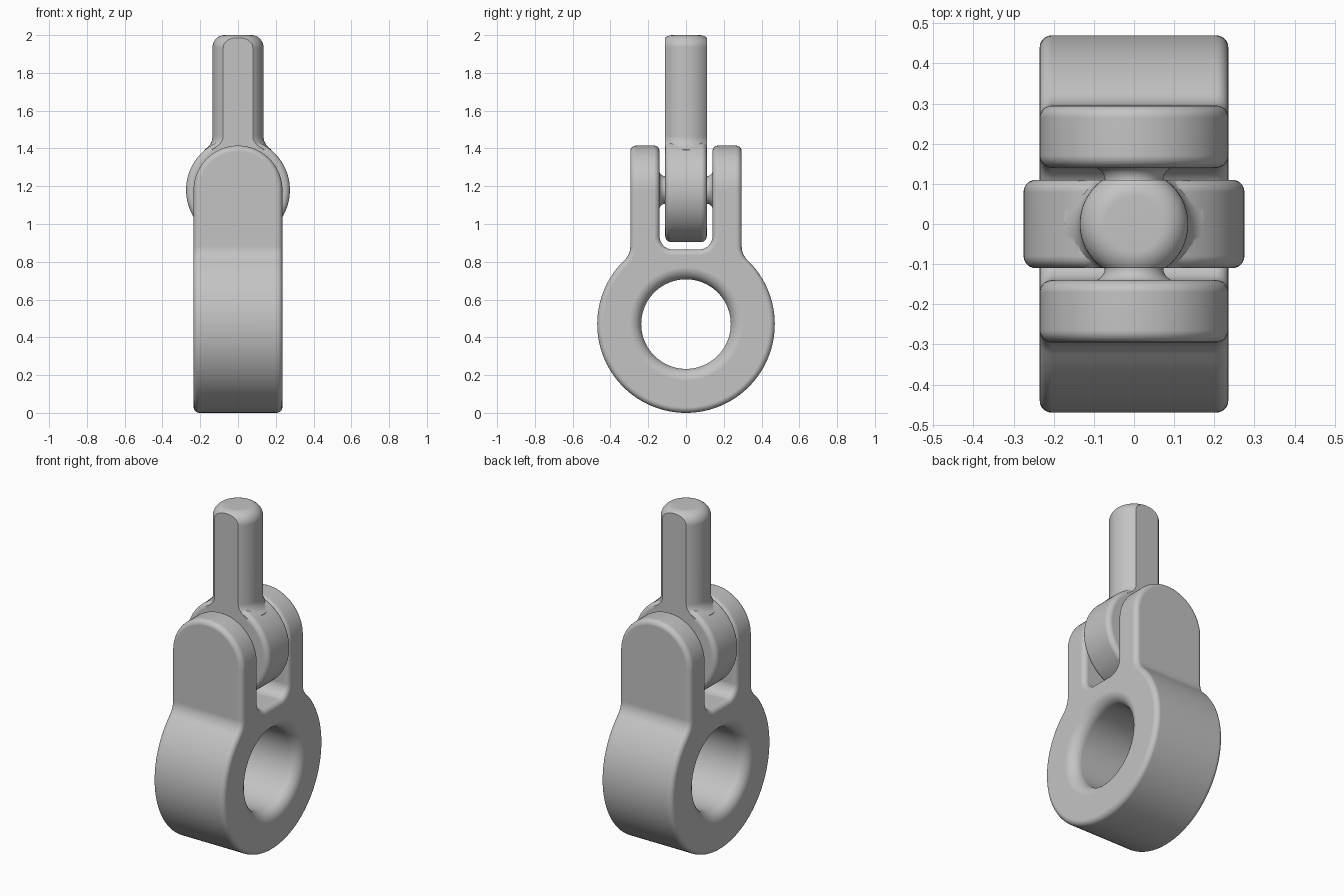
import bpy, bmesh
from math import sin, cos, pi, radians, atan2, degrees, sqrt
from mathutils import Vector, Matrix

if "Cube" in bpy.data.objects:
    bpy.data.objects.remove(bpy.data.objects["Cube"])

steel = bpy.data.materials.new("grey_steel")
steel.use_nodes = True
GREY = (0.55, 0.55, 0.55, 1)
steel.diffuse_color = GREY
steel.node_tree.nodes["Principled BSDF"].inputs["Base Color"].default_value = GREY


def arc(cx, cy, r, a0, a1, n=10):
    """Points on a circular arc, angles in degrees."""
    return [(cx + r * cos(radians(a0 + (a1 - a0) * i / n)),
             cy + r * sin(radians(a0 + (a1 - a0) * i / n))) for i in range(n + 1)]


def finish(bm, name):
    bmesh.ops.remove_doubles(bm, verts=bm.verts, dist=1e-5)
    bmesh.ops.recalc_face_normals(bm, faces=bm.faces)
    mesh = bpy.data.meshes.new(name)
    bm.to_mesh(mesh)
    bm.free()
    mesh.materials.append(steel)
    ob = bpy.data.objects.new(name, mesh)
    bpy.context.collection.objects.link(ob)
    return ob


def extrude(name, outline, axis, half):
    """Extrude a 2D outline (u, z) symmetrically along x or y."""
    bm = bmesh.new()
    place = (lambda u, z: (-half, u, z)) if axis == "x" else (lambda u, z: (u, -half, z))
    face = bm.faces.new([bm.verts.new(place(u, z)) for u, z in outline])
    new = bmesh.ops.extrude_face_region(bm, geom=[face])["geom"]
    shift = Vector((2 * half, 0, 0) if axis == "x" else (0, 2 * half, 0))
    bmesh.ops.translate(bm, vec=shift, verts=[v for v in new if isinstance(v, bmesh.types.BMVert)])
    return finish(bm, name)


def lathe(name, profile, axis="z", centre=(0, 0, 0), steps=96):
    """Revolve (radius, height) points, which start and end on the axis."""
    bm = bmesh.new()
    vs = [bm.verts.new((r, 0, h)) for r, h in profile]
    es = [bm.edges.new(pair) for pair in zip(vs, vs[1:])]
    bmesh.ops.spin(bm, geom=vs + es, axis=(0, 0, 1), cent=(0, 0, 0),
                   angle=2 * pi, steps=steps, use_duplicate=False)
    turn = {"x": Matrix.Rotation(pi / 2, 4, "Y"), "y": Matrix.Rotation(pi / 2, 4, "X"),
            "z": Matrix.Identity(4)}[axis]
    bmesh.ops.transform(bm, matrix=Matrix.Translation(centre) @ turn, verts=bm.verts)
    return finish(bm, name)


def bake(ob):
    """Apply all modifiers."""
    graph = bpy.context.evaluated_depsgraph_get()
    mesh = bpy.data.meshes.new_from_object(ob.evaluated_get(graph))
    ob.modifiers.clear()
    ob.data = mesh


def boolean(ob, other, operation):
    mod = ob.modifiers.new("cut", "BOOLEAN")
    mod.operation, mod.object, mod.solver = operation, other, "EXACT"
    bake(ob)
    bpy.data.objects.remove(other)


def smooth(ob):
    bpy.ops.object.select_all(action="DESELECT")
    ob.select_set(True)
    bpy.context.view_layer.objects.active = ob
    bpy.ops.object.shade_smooth_by_angle(angle=radians(32))
    mod = ob.modifiers.new("even_normals", "WEIGHTED_NORMAL")
    mod.keep_sharp = True


# Fork: ring and two arms drawn as one side outline
R, W = 0.47, 0.235              # ring radius, half width
ARM_IN, ARM_OUT, PIN_Z = 0.14, 0.295, 1.18
FIL, SLOT = 0.1, 0.07           # fillet radii
fy = ARM_OUT + FIL
fz = sqrt((R + FIL) ** 2 - fy ** 2)
tilt = degrees(atan2(fz, fy))
half = arc(ARM_IN - SLOT, 0.865 + SLOT, SLOT, -90, 0)
half += [(ARM_IN, 1.6), (ARM_OUT, 1.6)]
half += arc(fy, R + fz, FIL, 180, 180 + tilt, 8)
half += arc(0, R, R, tilt, -90, 48)[1:]
outline = half + [(-y, z) for y, z in reversed(half[:-1])]
fork = extrude("fork", outline, "x", 0.3)

# Round the arm tops
stadium = [(-W, -0.1), (W, -0.1)] + arc(0, PIN_Z, W, 0, 180, 40)
boolean(fork, extrude("arm_shape", stadium, "y", 0.6), "INTERSECT")

# Flared eye through the ring
EYE, FLARE = 0.237, 0.065
side = arc(EYE + FLARE, W + 0.0002 - FLARE, FLARE, 180, 90, 10)
top = side + [(EYE + FLARE, 0.4), (0, 0.4)]
eye = [(r, -h) for r, h in reversed(top)] + top
boolean(fork, lathe("eye_cutter", eye, "x", (0, 0, R)), "DIFFERENCE")

# Rounded edges
bevel = fork.modifiers.new("round_edges", "BEVEL")
bevel.width, bevel.segments = 0.03, 5
bevel.limit_method, bevel.angle_limit = "ANGLE", radians(50)
bevel.use_clamp_overlap = False
bake(fork)
smooth(fork)

# Link: upright stem with two flats, joined to a round hub
T, STEM = 0.11, 0.135
profile = [(0, 1.25), (0.16, 1.25)] + arc(STEM + 0.08, 1.465, 0.08, 240, 180, 8)
profile += arc(STEM - 0.065, 2 - 0.065, 0.065, 0, 90, 10) + [(0, 2)]
link = lathe("link", profile)
flats = [(-0.5, 1), (0.5, 1), (0.5, 2.2), (-0.5, 2.2)]
boolean(link, extrude("flat_shape", flats, "y", T), "INTERSECT")

HUB, EDGE = 0.275, 0.03
rim = arc(HUB - EDGE, T - EDGE, EDGE, 0, 90, 6) + [(0, T)]
hub = [(r, -h) for r, h in reversed(rim)] + rim
boolean(link, lathe("hub", hub, "y", (0, 0, PIN_Z)), "UNION")
smooth(link)

# Pin, widening where it meets the arms
neck = arc(0.105, T, 0.032, 180, 90, 8) + [(0.105, 0.16), (0, 0.16)]
pin = [(r, -h) for r, h in reversed(neck)] + neck
smooth(lathe("pin", pin, "y", (0, 0, PIN_Z), 64))
